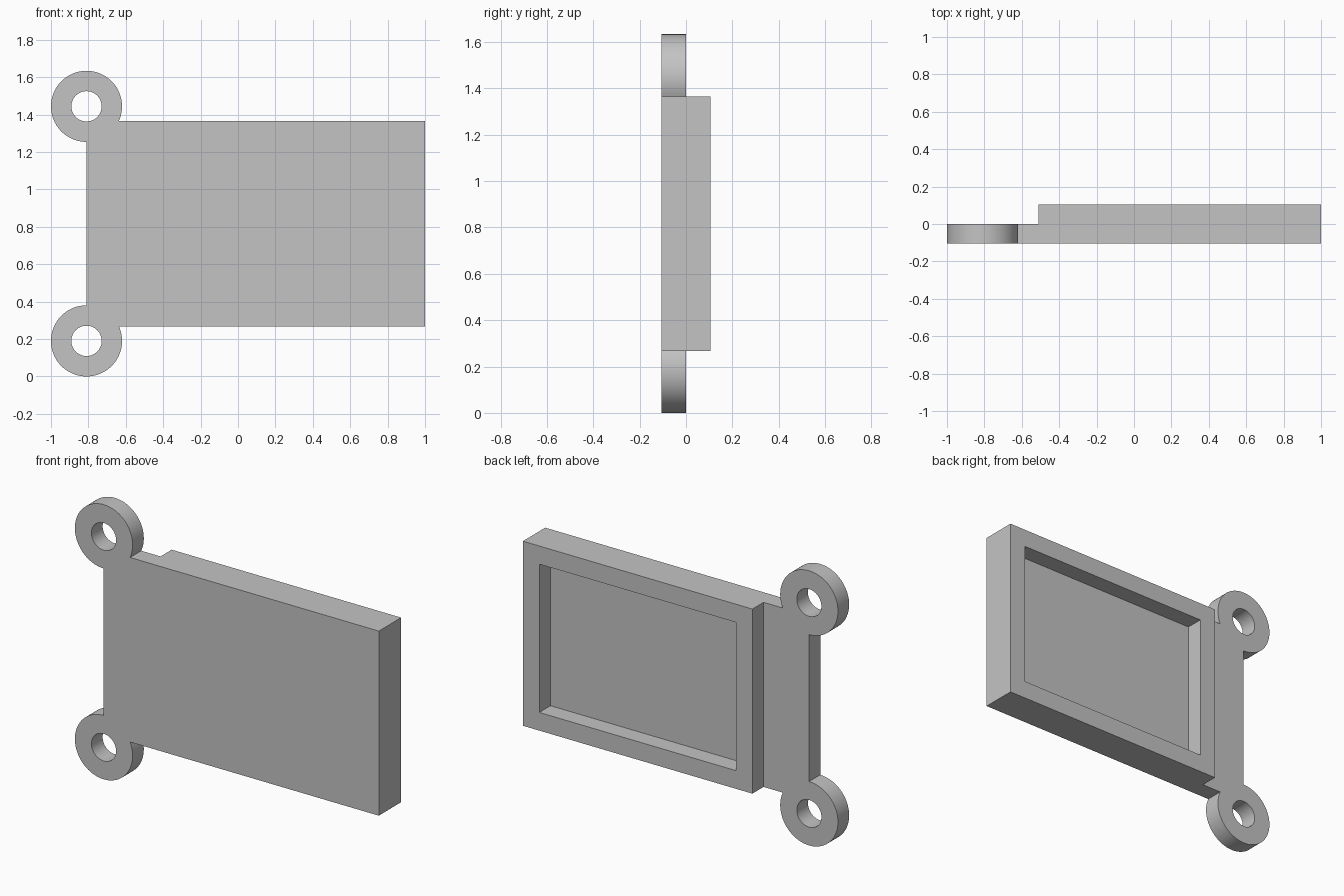
import bpy, bmesh, math
from mathutils import Vector

cube = bpy.data.objects.get("Cube")
if cube:
    bpy.data.objects.remove(cube, do_unlink=True)

# Single matte grey
grey = bpy.data.materials.new("grey")
grey.use_nodes = True
colour = (0.55, 0.55, 0.55, 1)
grey.diffuse_color = colour
grey.node_tree.nodes["Principled BSDF"].inputs["Base Color"].default_value = colour

# Main dimensions
LEFT, RIGHT, BOTTOM, TOP = -0.81, 1.0, 0.268, 1.366
MID = (BOTTOM + TOP) / 2
HALF = 0.105                       # thickness of each layer
LUG_Z = 0.627                      # lug centre above the middle line
LUG_R, HOLE_R = 0.19, 0.081
FRAME_LEFT, RIM = -0.51, 0.108


def arc(cx, cz, r, start, end, steps):
    """Points on a circle from start to end, both included."""
    return [(cx + r * math.cos(start + (end - start) * i / steps),
             cz + r * math.sin(start + (end - start) * i / steps))
            for i in range(steps + 1)]


def rectangle(x0, x1, z0, z1):
    return [(x0, z0), (x1, z0), (x1, z1), (x0, z1)]


def extrude_profile(name, loops, y0, y1):
    """Fill an outline with its holes in the xz plane and extrude along y."""
    bm = bmesh.new()
    edges = []
    for loop in loops:
        verts = [bm.verts.new((x, y0, z)) for x, z in loop]
        edges += [bm.edges.new((a, b)) for a, b in zip(verts, verts[1:] + verts[:1])]
    bmesh.ops.triangle_fill(bm, edges=edges, use_beauty=True, normal=Vector((0, -1, 0)))
    result = bmesh.ops.extrude_face_region(bm, geom=bm.faces[:], use_keep_orig=True)
    moved = [v for v in result["geom"] if isinstance(v, bmesh.types.BMVert)]
    bmesh.ops.translate(bm, verts=moved, vec=(0, y1 - y0, 0))
    bmesh.ops.recalc_face_normals(bm, faces=bm.faces[:])
    mesh = bpy.data.meshes.new(name)
    bm.to_mesh(mesh)
    bm.free()
    mesh.materials.append(grey)
    obj = bpy.data.objects.new(name, mesh)
    bpy.context.collection.objects.link(obj)
    bpy.ops.object.select_all(action='DESELECT')
    obj.select_set(True)
    bpy.context.view_layer.objects.active = obj
    bpy.ops.object.shade_smooth_by_angle(angle=math.radians(30))
    return obj


# Front plate with a round lug on each left corner, mirrored about the middle
meet = math.asin((TOP - MID - LUG_Z) / LUG_R)
upper = arc(LEFT, MID + LUG_Z, LUG_R, meet, math.radians(270), 80)
lower = [(x, 2 * MID - z) for x, z in reversed(upper)]
outline = [(RIGHT, BOTTOM), (RIGHT, TOP)] + upper + lower
holes = [arc(LEFT, MID + side * LUG_Z, HOLE_R, 0, math.tau, 64)[:-1] for side in (1, -1)]
extrude_profile("plate_with_lugs", [outline] + holes, -HALF, 0)

# Raised rim on the back, leaving a shallow rectangular recess
extrude_profile("back_rim",
                [rectangle(FRAME_LEFT, RIGHT, BOTTOM, TOP),
                 rectangle(FRAME_LEFT + RIM, RIGHT - RIM, BOTTOM + RIM, TOP - RIM)],
                0, HALF)
